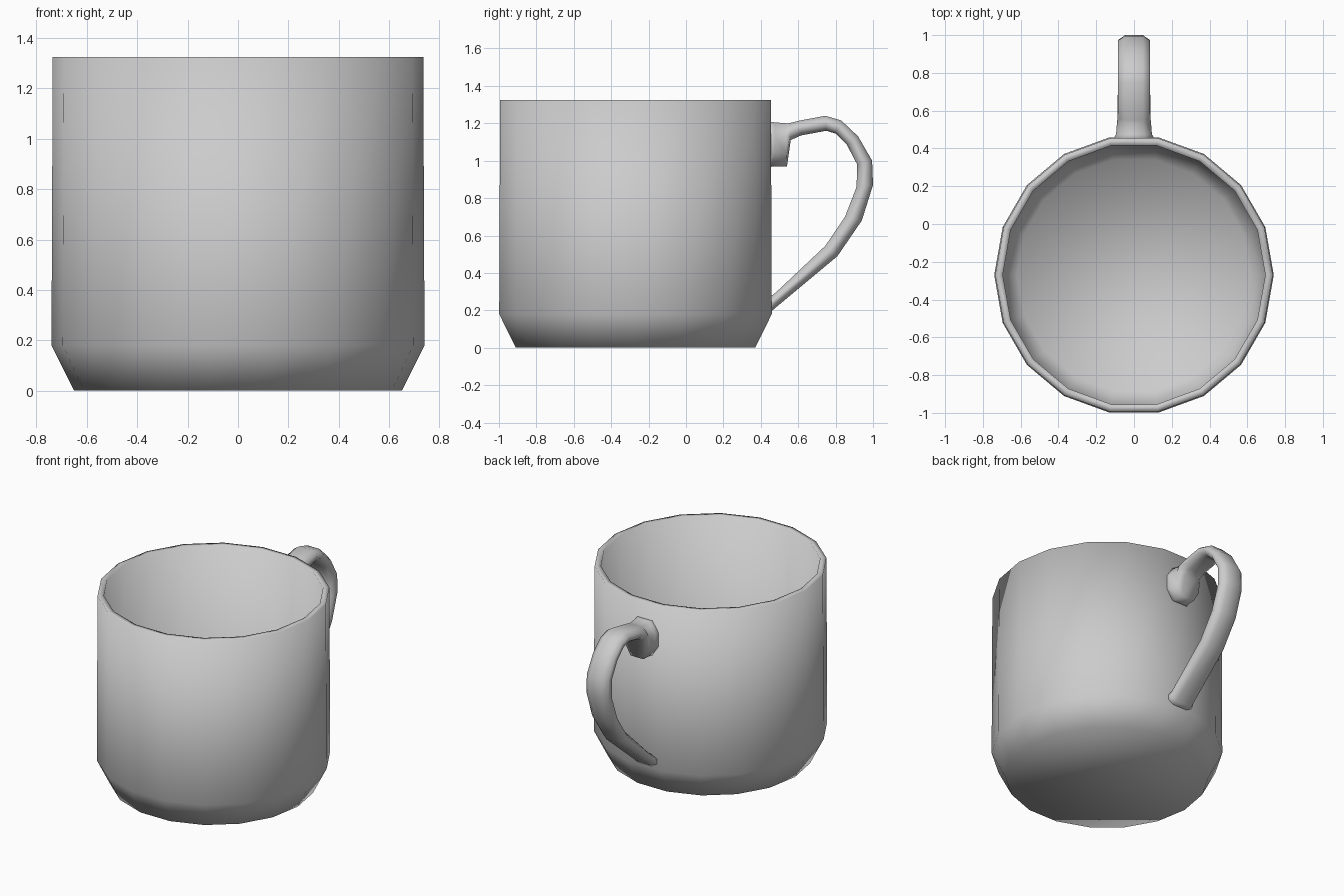
import bpy, bmesh, math
from mathutils import Vector

cube = bpy.data.objects.get("Cube")
if cube:
    bpy.data.objects.remove(cube, do_unlink=True)

SIDES = 18
CENTRE_Y = -0.27

grey = bpy.data.materials.new("ceramic_grey")
grey.use_nodes = True
grey.diffuse_color = (0.6, 0.6, 0.6, 1)
grey.node_tree.nodes["Principled BSDF"].inputs["Base Color"].default_value = (0.6, 0.6, 0.6, 1)


def loft(name, rings, cap_ends=True):
    """Skin a list of equal-sized closed rings and shade the result smooth."""
    bm = bmesh.new()
    loops = [[bm.verts.new(p) for p in ring] for ring in rings]
    for a, b in zip(loops, loops[1:]):
        n = len(a)
        for i in range(n):
            j = (i + 1) % n
            bm.faces.new((a[i], a[j], b[j], b[i]))
    if cap_ends:
        bm.faces.new(loops[0])
        bm.faces.new(loops[-1])
    bmesh.ops.recalc_face_normals(bm, faces=bm.faces)
    for f in bm.faces:
        f.smooth = True
    mesh = bpy.data.meshes.new(name)
    bm.to_mesh(mesh)
    bm.free()
    mesh.materials.append(grey)
    obj = bpy.data.objects.new(name, mesh)
    bpy.context.collection.objects.link(obj)
    return obj


def circle(radius, z):
    step = math.tau / SIDES
    return [(radius * math.cos(i * step), CENTRE_Y + radius * math.sin(i * step), z)
            for i in range(SIDES)]


# Cup: outside from the foot to the rim, then down the inside to the floor
cup_profile = [(0.65, 0), (0.74, 0.18), (0.735, 1.325),
               (0.695, 1.325), (0.70, 0.2), (0.62, 0.045)]
loft("cup", [circle(r, z) for r, z in cup_profile])


# Handle: each section has an outer point, an inner point (y, z) and a half width
sections = [
    ((0.44, 1.21), (0.44, 0.965), 0.115),
    ((0.475, 1.205), (0.475, 0.97), 0.095),
    ((0.535, 1.20), (0.54, 0.97), 0.09),
    ((0.55, 1.20), (0.56, 1.11), 0.087),
    ((0.61, 1.215), (0.615, 1.135), 0.085),
    ((0.745, 1.24), (0.75, 1.16), 0.085),
    ((0.83, 1.215), (0.80, 1.145), 0.085),
    ((0.92, 1.13), (0.86, 1.085), 0.085),
    ((0.995, 1.0), (0.915, 0.98), 0.085),
    ((1.0, 0.87), (0.912, 0.86), 0.085),
    ((0.94, 0.68), (0.85, 0.70), 0.085),
    ((0.81, 0.49), (0.745, 0.545), 0.085),
    ((0.48, 0.215), (0.48, 0.295), 0.088),
    ((0.44, 0.18), (0.44, 0.265), 0.105),
]


def handle_ring(outer, inner, half):
    """Bevelled rectangle spanning the outer and inner points."""
    o, i = Vector((0, *outer)), Vector((0, *inner))
    corners = [(0.55, 0), (1, 0.3), (1, 0.7), (0.55, 1),
               (-0.55, 1), (-1, 0.7), (-1, 0.3), (-0.55, 0)]
    return [o.lerp(i, t) + Vector((u * half, 0, 0)) for u, t in corners]


loft("handle", [handle_ring(*s) for s in sections])
